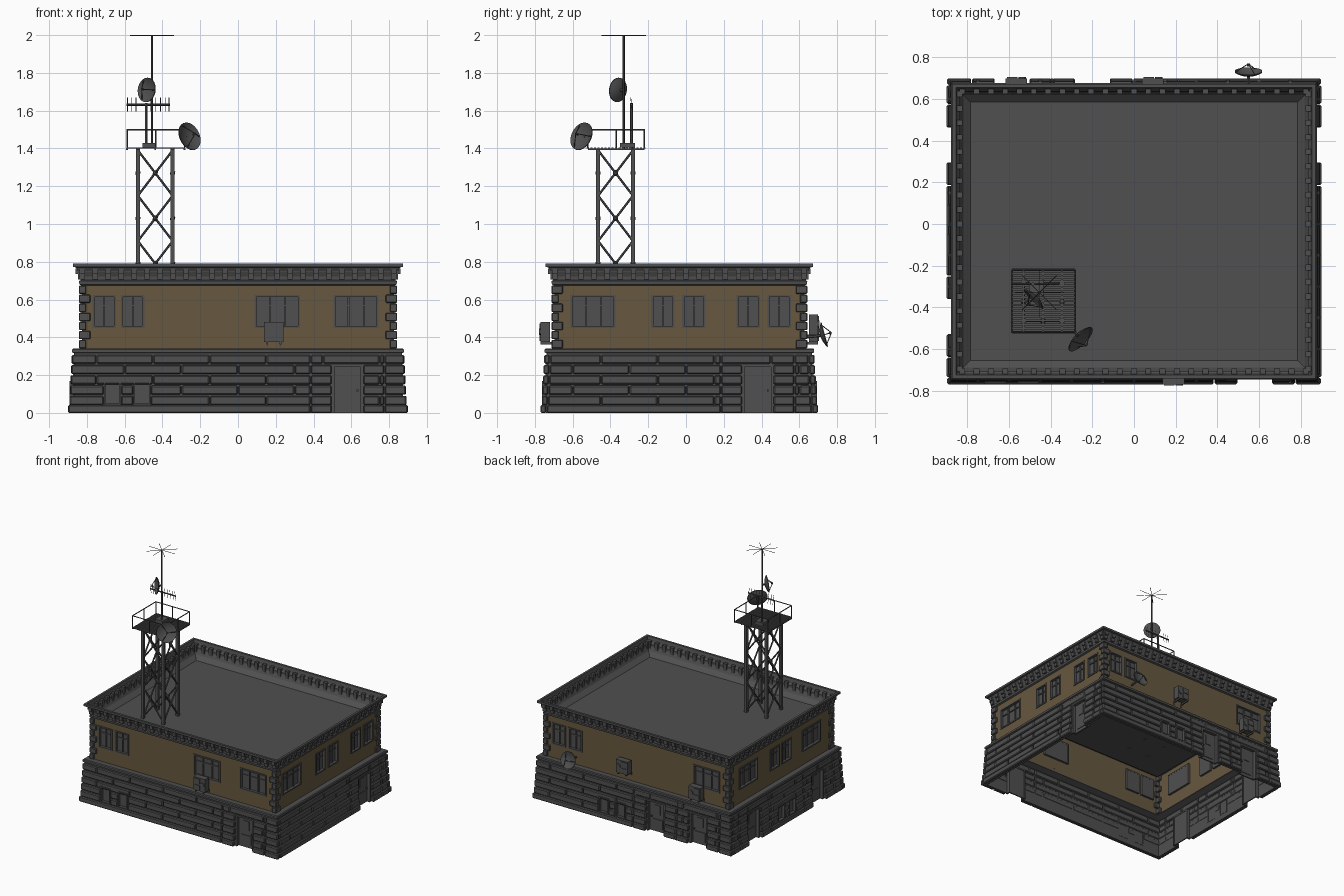
import bpy, bmesh, math
from mathutils import Vector, Matrix

if "Cube" in bpy.data.objects:
    bpy.data.objects.remove(bpy.data.objects["Cube"])

CY, DIFF = -0.035, 0.165        # plan centre in y, half width minus half depth
SIDES = ("front", "back", "left", "right")


def material(name, rgb):
    m = bpy.data.materials.new(name)
    m.use_nodes = True
    m.diffuse_color = (*rgb, 1)
    node = next(n for n in m.node_tree.nodes if n.type == 'BSDF_PRINCIPLED')
    node.inputs["Base Color"].default_value = (*rgb, 1)
    node.inputs["Roughness"].default_value = 0.9
    return m


STONE = material("grey stone", (0.08, 0.08, 0.08))
PLASTER = material("tan plaster", (0.135, 0.098, 0.05))


def finish(name, bm, mat=STONE, bevel=0, smooth=False):
    if bevel:
        bmesh.ops.bevel(bm, geom=bm.edges[:], offset=bevel, segments=1, affect='EDGES')
    bmesh.ops.recalc_face_normals(bm, faces=bm.faces[:])
    me = bpy.data.meshes.new(name)
    bm.to_mesh(me)
    bm.free()
    me.materials.append(mat)
    ob = bpy.data.objects.new(name, me)
    bpy.context.collection.objects.link(ob)
    if smooth:
        bpy.ops.object.select_all(action='DESELECT')
        ob.select_set(True)
        bpy.context.view_layer.objects.active = ob
        bpy.ops.object.shade_smooth_by_angle(angle=math.radians(40))


def place(side, u, d, z):
    """Point at u along a side, d outwards from the middle, z up."""
    return {"front": Vector((u, CY - d + DIFF, z)), "back": Vector((u, CY + d - DIFF, z)),
            "left": Vector((d, u, z)), "right": Vector((-d, u, z))}[side]


def span(side, d):
    return (-d, d) if side in ("front", "back") else (CY - d + DIFF, CY + d - DIFF)


def block(bm, a, b):
    size = Vector([abs(q - p) for p, q in zip(a, b)])
    bmesh.ops.create_cube(bm, size=1, matrix=Matrix.Translation((a + b) / 2) @ Matrix.Diagonal((*size, 1)))


def box(bm, side, u0, u1, d0, d1, z0, z1):
    block(bm, place(side, u0, d0, z0), place(side, u1, d1, z1))


def panel(bm, side, d0, d1, z0, z1, holes):
    """Thin wall with rectangular openings."""
    u0, u1 = span(side, d0)
    us = sorted({u0, u1, *[v for h in holes for v in h[:2]]})
    zs = sorted({z0, z1, *[min(max(v, z0), z1) for h in holes for v in h[2:]]})
    for a, b in zip(us, us[1:]):
        for c, e in zip(zs, zs[1:]):
            if not any(h[0] < (a + b) / 2 < h[1] and h[2] < (c + e) / 2 < h[3] for h in holes):
                box(bm, side, a, b, d0, d1, c, e)


def ring(name, profile, mat=STONE):
    """Closed (d, z) section swept around the rectangular plan."""
    bm = bmesh.new()
    loops = [[bm.verts.new((sx * d, CY + sy * (d - DIFF), z))
              for sx, sy in ((-1, -1), (1, -1), (1, 1), (-1, 1))] for d, z in profile]
    for p, q in zip(loops, loops[1:] + loops[:1]):
        for i in range(4):
            bm.faces.new((p[i], p[i - 1], q[i - 1], q[i]))
    finish(name, bm, mat)


def rod(bm, a, b, r, n=6):
    a, b = Vector(a), Vector(b)
    m = Matrix.Translation((a + b) / 2) @ (b - a).to_track_quat('Z', 'Y').to_matrix().to_4x4()
    bmesh.ops.create_cone(bm, cap_ends=True, segments=n, radius1=r, radius2=r, depth=(b - a).length, matrix=m)


def dish(name, centre, normal, r, foot):
    """Round bowl with feed struts and a mount."""
    bm = bmesh.new()
    c = Vector(centre)
    m = Matrix.Translation(c) @ Vector(normal).to_track_quat('Z', 'Y').to_matrix().to_4x4()
    steps = [i / 5 for i in range(6)]
    curve = [(r * t, r * 0.3 * (t * t - 1)) for t in steps]
    curve += [(x, z - 0.005) for x, z in reversed(curve)]
    verts = [bm.verts.new(m @ Vector((x, 0, z))) for x, z in curve]
    edges = [bm.edges.new(p) for p in zip(verts, verts[1:])]
    bmesh.ops.spin(bm, geom=verts + edges, cent=c, axis=m.to_3x3() @ Vector((0, 0, 1)),
                   angle=math.tau, steps=24)
    bmesh.ops.remove_doubles(bm, verts=bm.verts[:], dist=0.0005)
    focus = m @ Vector((0, 0, r * 0.55))
    for i in range(3):
        t = math.tau * i / 3
        rod(bm, m @ Vector((r * 0.9 * math.cos(t), r * 0.9 * math.sin(t), -0.003)), focus, 0.0025)
    rod(bm, focus, m @ Vector((0, 0, r * 0.35)), 0.007, 8)
    rod(bm, m @ Vector((0, 0, -r * 0.3)), foot, 0.008)
    finish(name, bm, smooth=True)


# Openings: centres along each side
doors = {"front": [0.58], "back": [-0.2, -0.585], "left": [0.38], "right": [0.38, -0.445]}
vents = {"front": [-0.665, -0.508], "back": [0.26, 0.11], "left": [], "right": [0.04, -0.1]}
narrow = {"front": [-0.707, -0.558], "back": [0.707, 0.558],
          "left": [-0.122, 0.042, 0.33, 0.493], "right": [0.04, -0.11]}
wide = {"front": [0.208, 0.625], "back": [-0.625], "left": [-0.492], "right": [0.38, -0.43]}

wall, base = bmesh.new(), bmesh.new()
bricks, frames, panes, leaves = (bmesh.new() for _ in range(4))
ROW, FIRST = 0.0545, 0.042
for s in SIDES:
    door_holes = [(c - 0.082, c + 0.082, 0, 0.255) for c in doors[s]]
    vent_holes = [(c - 0.045, c + 0.045, 0.042, 0.17) for c in vents[s]]
    windows = [(c - w, c + w, 0.45, 0.625) for cs, w in ((narrow[s], 0.062), (wide[s], 0.12)) for c in cs]
    panel(wall, s, 0.822, 0.827, 0.34, 0.68, windows)
    panel(base, s, 0.862, 0.868, 0, 0.34, door_holes + vent_holes)

    # Rusticated stone courses, broken at the openings
    for k in range(6):
        z0 = 0 if k == 0 else FIRST + (k - 1) * ROW
        z1 = FIRST if k == 0 else z0 + ROW - 0.007
        d = 0.9 if k == 0 else 0.896 - 0.003 * k
        u0, u1 = span(s, d)
        if s in ("left", "right"):
            u0, u1 = u0 + 0.032, u1 - 0.032
        cuts = sorted(h[:2] for h in door_holes + vent_holes if h[2] < z1 - 0.005 and h[3] > z0 + 0.02)
        edges = [u0, *[v for c in cuts for v in c], u1]
        for a, b in zip(edges[::2], edges[1::2]):
            joints = [j * 0.3 + 0.15 * (k % 2) for j in range(-4, 5)] if k else []
            joints += [c + o for c in doors[s] for o in (-0.195, 0.195)]
            pts = [a] + sorted(j for j in joints if a + 0.05 < j < b - 0.05) + [b]
            for p, q in zip(pts, pts[1:]):
                over = k == 5 and any(h[0] < q and h[1] > p for h in door_holes)
                box(bricks, s, p + 0.002, q - 0.002, d - 0.03, 0.874 if over else d, z0, z1)

    # Windows with frame, bars and glass
    for a, b, c, e in windows:
        t = 0.011
        for r in ((a, a + t, c, e), (b - t, b, c, e), (a + t, b - t, c, c + t), (a + t, b - t, e - t, e)):
            box(frames, s, r[0], r[1], 0.805, 0.833, r[2], r[3])
        n = 2 if b - a < 0.2 else 3
        for i in range(1, n):
            u = a + (b - a) * i / n
            box(frames, s, u - 0.004, u + 0.004, 0.808, 0.82, c + t, e - t)
        box(frames, s, a + t, b - t, 0.808, 0.818, c + 0.115, c + 0.122)
        box(panes, s, a + t, b - t, 0.806, 0.811, c + t, e - t)

    # Basement windows
    for a, b, c, e in vent_holes:
        for r in ((a, a + 0.009, c, e), (b - 0.009, b, c, e), (a, b, e - 0.009, e), (a, b, c, c + 0.009)):
            box(frames, s, r[0], r[1], 0.86, 0.893, r[2], r[3])
        box(panes, s, a, b, 0.864, 0.87, c, e)

    # Doors with frame, raised panels, window and knob
    for a, b, c, e in door_holes:
        t = 0.013
        for r in ((a, a + t, 0, e), (b - t, b, 0, e), (a + t, b - t, e - t, e)):
            box(frames, s, r[0], r[1], 0.835, 0.874, r[2], r[3])
        box(leaves, s, a + t, b - t, 0.838, 0.848, 0, e - t)
        m = (a + b) / 2
        box(leaves, s, m - 0.045, m + 0.045, 0.846, 0.853, 0.025, 0.1)
        box(leaves, s, m - 0.025, m + 0.025, 0.846, 0.853, 0.14, 0.215)
        box(leaves, s, b - 0.034, b - 0.024, 0.846, 0.862, 0.113, 0.123)

finish("upper_walls", wall, PLASTER)
finish("base_walls", base)
finish("stone_courses", bricks, bevel=0.006)
finish("frames", frames)
finish("window_panes", panes)
finish("doors", leaves)

# Ledge, cornice with parapet, roof
ring("base_ledge", [(0.815, 0.332), (0.815, 0.34), (0.872, 0.342), (0.878, 0.336), (0.878, 0.32), (0.862, 0.314)])
ring("cornice", [(0.822, 0.672), (0.84, 0.68), (0.842, 0.697), (0.834, 0.703), (0.836, 0.74),
                 (0.85, 0.757), (0.858, 0.77), (0.873, 0.773), (0.873, 0.79), (0.855, 0.79),
                 (0.845, 0.745), (0.82, 0.69), (0.785, 0.66), (0.785, 0.655)])
bm = bmesh.new()
block(bm, place("front", -0.79, 0.79, 0.652), place("back", 0.79, 0.79, 0.66))
finish("roof", bm)

bm = bmesh.new()
for s in SIDES:
    u0, u1 = span(s, 0.825)
    n = round((u1 - u0) / 0.068)
    for i in range(n + 1):
        u = u0 + (u1 - u0) * i / n
        box(bm, s, u - 0.014, u + 0.014, 0.825, 0.848, 0.707, 0.735)
        box(bm, s, u - 0.014, u + 0.014, 0.825, 0.86, 0.735, 0.765)
finish("cornice_brackets", bm)

# Corner quoins
bm = bmesh.new()
for s in ("front", "back"):
    for sx in (-1, 1):
        for i in range(7):
            lx, ly = (0.06, 0.038) if i % 2 else (0.038, 0.06)
            z = 0.342 + i * 0.048
            box(bm, s, sx * (0.842 - lx), sx * 0.842, 0.842 - ly, 0.842, z, z + 0.044)
finish("corner_quoins", bm, bevel=0.004)

# Wall cooling units
bm = bmesh.new()
for s, u, z in (("front", 0.19, 0.375), ("back", 0.09, 0.415), ("back", -0.565, 0.375)):
    box(bm, s, u - 0.052, u + 0.052, 0.85, 0.9, z, z + 0.105)
    for o in (-0.035, 0.035):
        box(bm, s, u + o - 0.005, u + o + 0.005, 0.82, 0.9, z - 0.012, z)
        box(bm, s, u + o - 0.005, u + o + 0.005, 0.822, 0.832, z - 0.03, z)
    for o in (-0.026, 0.026):
        box(bm, s, u - 0.045, u + 0.005, 0.9, 0.905, z + 0.052 + o - 0.02, z + 0.052 + o + 0.02)
    rod(bm, place(s, u + 0.028, 0.9, z + 0.055), place(s, u + 0.028, 0.907, z + 0.055), 0.018, 12)
finish("cooling_units", bm)

# Lattice tower
TX, TY, H = -0.438, -0.373, 0.092
corners = [Vector((TX + H * a, TY + H * b, 0)) for a, b in ((-1, -1), (1, -1), (1, 1), (-1, 1))]
up = lambda p, z: Vector((p.x, p.y, z))
bm = bmesh.new()
for i, p in enumerate(corners):
    q = corners[i - 1]
    block(bm, up(p, 0.65) - Vector((0.011, 0.011, 0)), up(p, 1.4) + Vector((0.011, 0.011, 0)))
    for k in range(3):
        z0, z1 = 0.67 + 0.24 * k, 0.91 + 0.24 * k
        rod(bm, up(p, z0), up(q, z1), 0.006)
        rod(bm, up(q, z0), up(p, z1), 0.006)
        mid = up((p + q) / 2, (z0 + z1) / 2)
        bmesh.ops.create_icosphere(bm, subdivisions=1, radius=0.016, matrix=Matrix.Translation(mid))
finish("tower_frame", bm)

# Grated platform and railing
X0, X1, Y0, Y1 = -0.587, -0.283, -0.52, -0.22
bm = bmesh.new()
for i in range(17):
    y = Y0 + (Y1 - Y0) * i / 16
    block(bm, Vector((X0, y - 0.0055, 1.4)), Vector((X1, y + 0.0055, 1.406)))
for x in (X0, TX - H, TX, TX + H, X1):
    block(bm, Vector((x - 0.005, Y0, 1.393)), Vector((x + 0.005, Y1, 1.401)))
finish("platform", bm)
bm = bmesh.new()
rail = [Vector(p) for p in ((X0, Y0, 0), (X1, Y0, 0), (X1, Y1, 0), (X0, Y1, 0))]
for i, p in enumerate(rail):
    q = rail[i - 1]
    rod(bm, up(p, 1.5), up(q, 1.5), 0.004)
    for post in (p, (p + q) / 2):
        rod(bm, up(post, 1.4), up(post, 1.5), 0.004)
finish("railing", bm)

# Whip mast and comb antenna
bm = bmesh.new()
block(bm, Vector((-0.505, -0.35, 1.406)), Vector((-0.435, -0.27, 1.43)))
top = Vector((-0.455, -0.33, 1.998))
rod(bm, up(top, 1.4), top, 0.006)
for i in range(8):
    t = math.tau * i / 8
    rod(bm, top, top + Vector((math.cos(t), math.sin(t), 0)) * 0.117, 0.002, 4)
rod(bm, (-0.485, -0.288, 1.4), (-0.485, -0.288, 1.64), 0.008)
rod(bm, (-0.59, -0.288, 1.632), (-0.36, -0.288, 1.632), 0.006)
for x in (-0.585, -0.565, -0.54, -0.46, -0.435, -0.41, -0.385, -0.365):
    rod(bm, (x, -0.283, 1.595), (x, -0.293, 1.67), 0.002, 4)
finish("antennas", bm)

# Dishes
dish("mast_dish", (-0.485, -0.362, 1.71), (-1, -1, 0.15), 0.065, (-0.455, -0.33, 1.71))
dish("platform_dish", (-0.255, -0.555, 1.465), (1, -1, 0.5), 0.077, (X1, Y0, 1.46))
dish("wall_dish", (0.55, 0.735, 0.415), (0, 1, 0.27), 0.066, (0.55, 0.625, 0.4))
